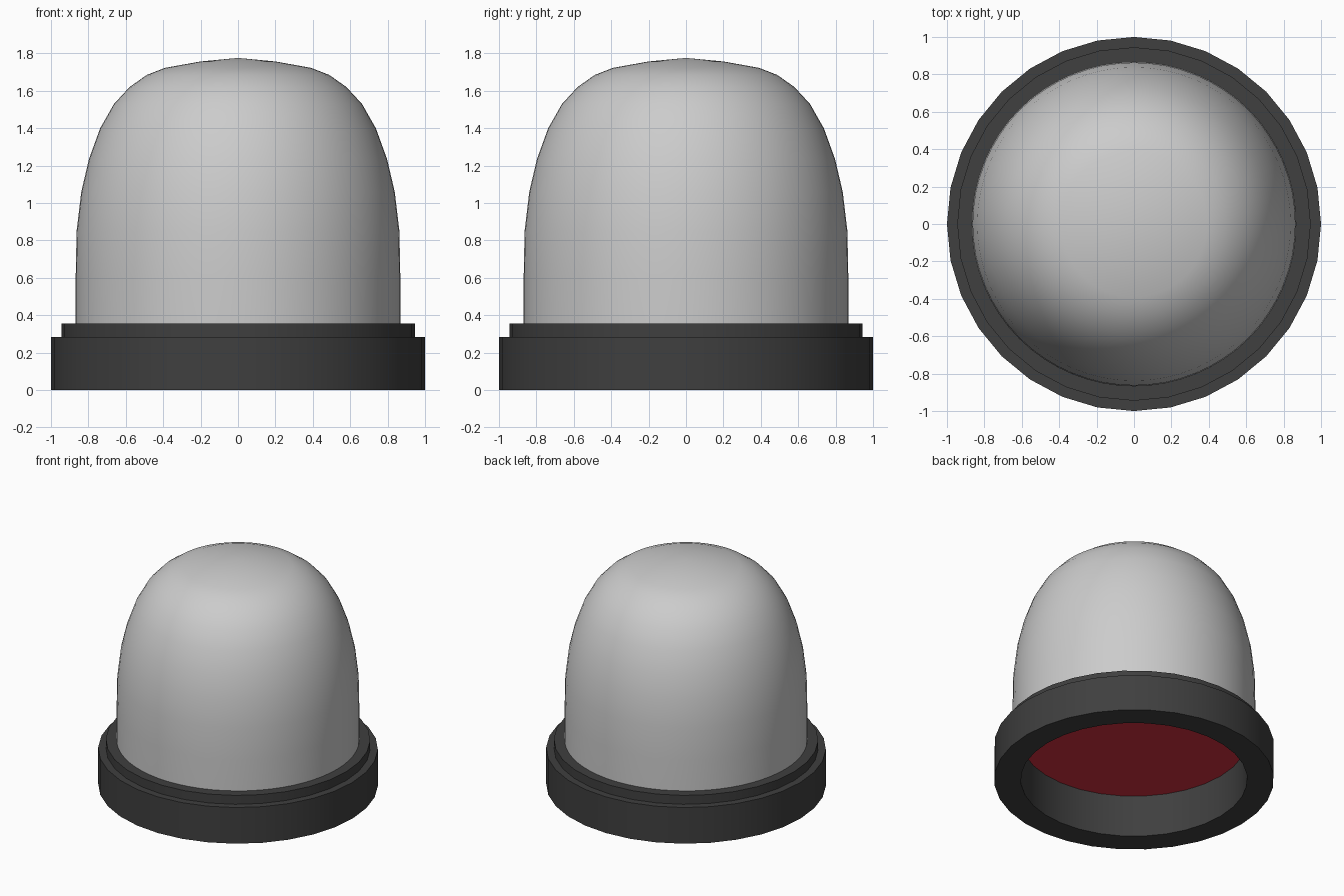
import bpy, bmesh, math

if "Cube" in bpy.data.objects:
    bpy.data.objects.remove(bpy.data.objects["Cube"])


def material(name, color):
    m = bpy.data.materials.new(name)
    m.diffuse_color = color
    m.use_nodes = True
    m.node_tree.nodes["Principled BSDF"].inputs["Base Color"].default_value = m.diffuse_color
    return m


def lathe(name, profile, sides, closed=False, angle=30, mat=None):
    """Revolve an (r, z) profile around the z axis."""
    bm = bmesh.new()
    verts = [bm.verts.new((r, 0, z)) for r, z in profile]
    edges = [bm.edges.new(p) for p in zip(verts, verts[1:])]
    if closed:
        edges.append(bm.edges.new((verts[-1], verts[0])))
    bmesh.ops.spin(bm, geom=verts + edges, cent=(0, 0, 0), axis=(0, 0, 1),
                   angle=math.tau, steps=sides, use_duplicate=False)
    bmesh.ops.remove_doubles(bm, verts=bm.verts, dist=1e-4)
    bmesh.ops.recalc_face_normals(bm, faces=bm.faces)
    mesh = bpy.data.meshes.new(name)
    bm.to_mesh(mesh)
    bm.free()
    obj = bpy.data.objects.new(name, mesh)
    bpy.context.collection.objects.link(obj)
    if mat:
        mesh.materials.append(mat)
    bpy.ops.object.select_all(action='DESELECT')
    obj.select_set(True)
    bpy.context.view_layer.objects.active = obj
    bpy.ops.object.shade_smooth_by_angle(angle=math.radians(angle))
    return obj


black = material("black_rubber", (0.05, 0.05, 0.05, 1))
red = material("red_plate", (0.65, 0.03, 0.05, 1))

# Stepped black collar, open through the middle
lathe("base_ring", [(0.81, 0), (1.0, 0), (1.0, 0.285), (0.945, 0.285),
                    (0.945, 0.355), (0.81, 0.355)], 32, closed=True, mat=black)

# Rounded grey dome sitting in the collar
lathe("dome", [(0.868, 0.33), (0.868, 0.60), (0.863, 0.85), (0.838, 1.06),
               (0.797, 1.235), (0.737, 1.40), (0.663, 1.53), (0.58, 1.62),
               (0.488, 1.685), (0.39, 1.723), (0.20, 1.757), (0, 1.776)],
      64, angle=40)

# Red plate closing the underside of the dome
bpy.ops.mesh.primitive_cylinder_add(vertices=32, radius=0.815, depth=0.025,
                                    location=(0, 0, 0.3425))
plate = bpy.context.object
plate.name = "red_plate"
plate.data.materials.append(red)
